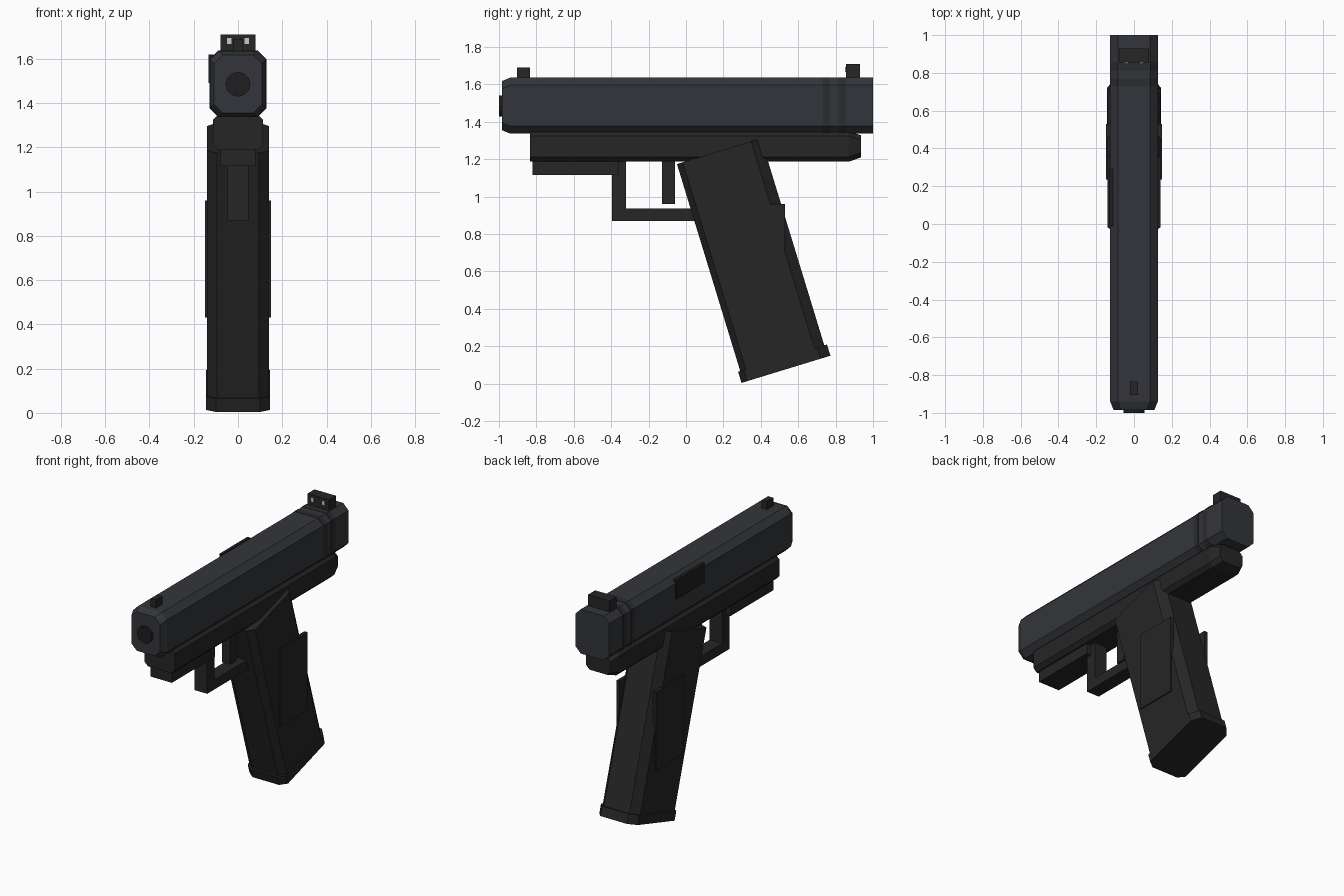
import bpy, bmesh, math
from mathutils import Matrix

if "Cube" in bpy.data.objects:
    bpy.data.objects.remove(bpy.data.objects["Cube"])


def material(name, rgb):
    m = bpy.data.materials.new(name)
    m.diffuse_color = (*rgb, 1)
    m.use_nodes = True
    m.node_tree.nodes["Principled BSDF"].inputs["Base Color"].default_value = m.diffuse_color
    return m


STEEL = material("dark_steel", (0.034, 0.036, 0.043))
BAND = material("band_steel", (0.024, 0.025, 0.028))
POLYMER = material("black_polymer", (0.019, 0.019, 0.02))
BLACK = material("matte_black", (0.013, 0.013, 0.014))
WHITE = material("sight_white", (0.55, 0.55, 0.55))


def loft(name, rings, mat, matrix=None):
    """Join matching rings of points into a closed, capped solid."""
    bm = bmesh.new()
    loops = [[bm.verts.new(p) for p in ring] for ring in rings]
    n = len(loops[0])
    for a, b in zip(loops, loops[1:]):
        for i in range(n):
            j = (i + 1) % n
            bm.faces.new((a[i], a[j], b[j], b[i]))
    bm.faces.new(loops[0])
    bm.faces.new(loops[-1])
    if matrix:
        bm.transform(matrix)
    bmesh.ops.recalc_face_normals(bm, faces=bm.faces)
    me = bpy.data.meshes.new(name)
    bm.to_mesh(me)
    bm.free()
    me.materials.append(mat)
    ob = bpy.data.objects.new(name, me)
    bpy.context.collection.objects.link(ob)
    return ob


def box(name, x0, x1, y0, y1, z0, z1, mat):
    rings = [[(x0, y0, z), (x1, y0, z), (x1, y1, z), (x0, y1, z)] for z in (z0, z1)]
    return loft(name, rings, mat)


def octagon(y, w, z0, z1, c, d=0.0):
    """Chamfered cross-section facing y, shrunk (or grown) by d."""
    w, z0, z1 = w - d, z0 + d, z1 - d
    return [(x, y, z) for x, z in (
        (w - c, z0), (w, z0 + c), (w, z1 - c), (w - c, z1),
        (c - w, z1), (-w, z1 - c), (-w, z0 + c), (c - w, z0))]


# Slide with tapered nose, and two raised rear bands
SLIDE = (0.126, 1.337, 1.636, 0.04)
loft("slide", [octagon(-0.984, *SLIDE, d=0.018), octagon(-0.94, *SLIDE),
               octagon(1.0, *SLIDE)], STEEL)
for i, (y0, y1) in enumerate(((0.73, 0.77), (0.813, 0.855))):
    loft(f"slide_band_{i + 1}", [octagon(y, *SLIDE, d=-0.002) for y in (y0, y1)], BAND)

# Muzzle disc
loft("muzzle", [[(0.056 * math.cos(a), y, 1.485 + 0.056 * math.sin(a))
                 for a in (math.tau * k / 12 for k in range(12))]
                for y in (-1.0, -0.95)], BLACK)

# Ejection port plate and sights
box("ejection_port", -0.133, -0.11, -0.01, 0.29, 1.49, 1.62, BLACK)
box("front_sight", -0.02, 0.02, -0.904, -0.834, 1.62, 1.69, POLYMER)
box("rear_sight", -0.08, 0.08, 0.855, 0.93, 1.62, 1.71, POLYMER)

# Frame with tapered back, accessory rail
FRAME = (0.113, 1.187, 1.35, 0.025)
loft("frame", [octagon(-0.835, *FRAME), octagon(0.87, *FRAME),
               octagon(0.935, *FRAME, d=0.022)], POLYMER)
box("rail", -0.08, 0.08, -0.82, -0.36, 1.115, 1.22, POLYMER)

# Trigger and guard
box("guard_post", -0.047, 0.047, -0.396, -0.32, 0.87, 1.2, POLYMER)
box("guard_bar", -0.047, 0.047, -0.33, 0.1, 0.87, 0.936, POLYMER)
box("trigger", -0.03, 0.03, -0.128, -0.06, 0.96, 1.2, POLYMER)

# Raked grip and base plate, built upright then tilted
TILT = Matrix.Rotation(math.radians(17), 4, 'X')


def grip_ring(w, f, b, z):
    half = [(w - 0.045, f), (w, f + 0.032), (w, b - 0.055), (w - 0.045, b)]
    return [(x, y, z) for x, y in half] + [(-x, y, z) for x, y in reversed(half)]


loft("grip", [grip_ring(0.14, 0.297, 0.767, z) for z in (-0.05, 1.137)], POLYMER, TILT)
loft("base_plate", [grip_ring(0.144, 0.285, 0.782, z) for z in (-0.083, -0.02)],
     POLYMER, TILT)

# Mirrored pieces: grip pads and rear sight dots
for side, s in (("left", -1), ("right", 1)):
    box(f"grip_pad_{side}", s * 0.125, s * 0.148, 0.235, 0.53, 0.43, 0.96, POLYMER)
    box(f"sight_dot_{side}", s * 0.03, s * 0.05, 0.851, 0.87, 1.667, 1.693, WHITE)
